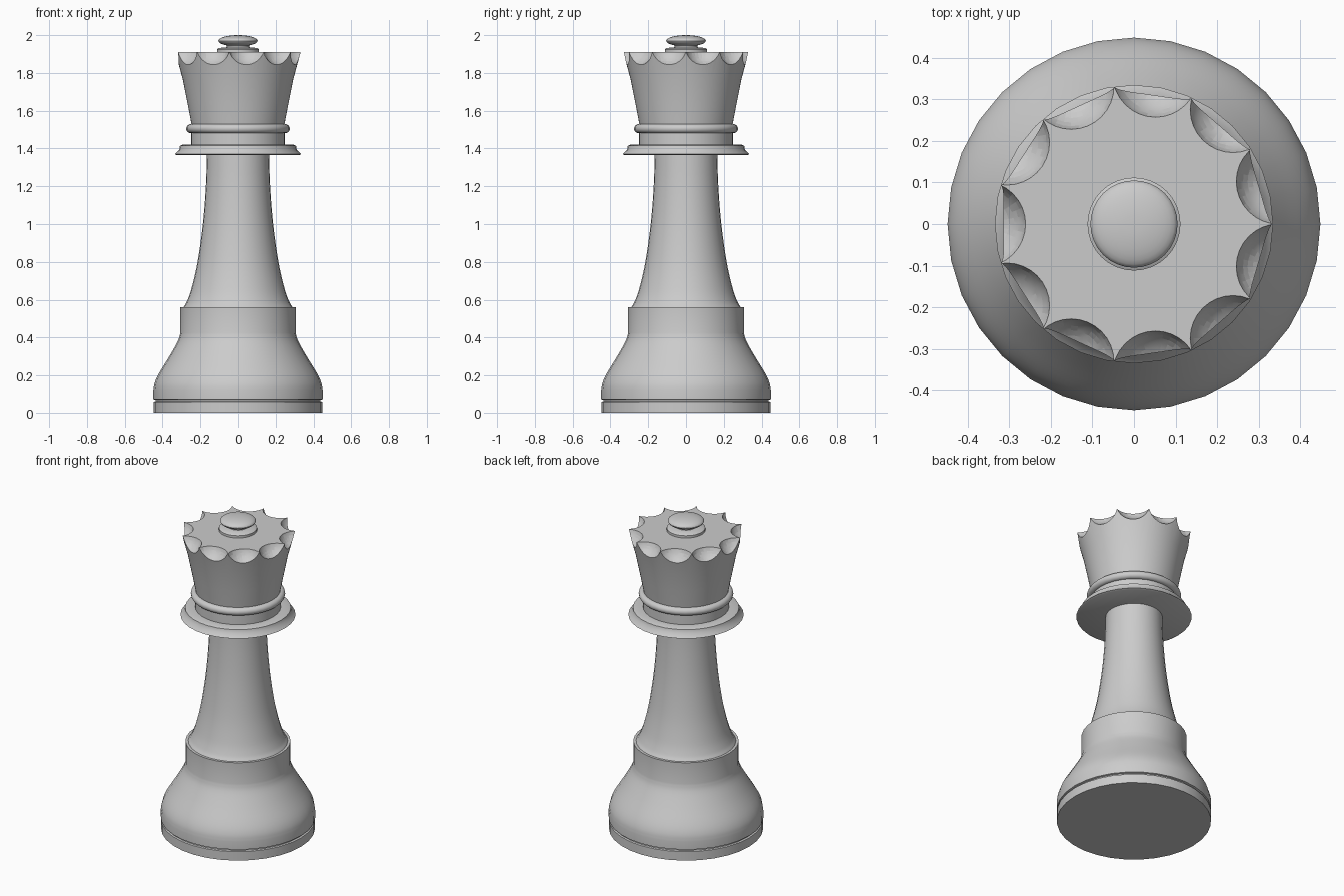
import bpy, bmesh, math
from mathutils import Vector

if "Cube" in bpy.data.objects:
    bpy.data.objects.remove(bpy.data.objects["Cube"])


def smooth(obj, angle=35):
    bpy.ops.object.select_all(action='DESELECT')
    obj.select_set(True)
    bpy.context.view_layer.objects.active = obj
    bpy.ops.object.shade_smooth_by_angle(angle=math.radians(angle))


def curve(pts, steps=4):
    """Smooth (radius, z) profile through the given points."""
    p = [Vector(q) for q in pts]
    p = [2 * p[0] - p[1]] + p + [2 * p[-1] - p[-2]]
    out = []
    for i in range(1, len(p) - 2):
        a, b, c, d = p[i - 1:i + 3]
        for k in range(steps):
            t = k / steps
            out.append(0.5 * (2 * b + (c - a) * t + (2 * a - 5 * b + 4 * c - d) * t * t
                              + (3 * b - a - 3 * c + d) * t ** 3))
    return [tuple(v) for v in out] + [pts[-1]]


def lathe(name, profile, sides=32):
    """Closed solid of revolution, profile listed from bottom to top."""
    bm = bmesh.new()
    rings = [[bm.verts.new((r * math.cos(2 * math.pi * i / sides),
                            r * math.sin(2 * math.pi * i / sides), z))
              for i in range(sides)] for r, z in profile]
    for lo, hi in zip(rings, rings[1:]):
        for i in range(sides):
            j = (i + 1) % sides
            bm.faces.new((lo[i], lo[j], hi[j], hi[i]))
    bm.faces.new(rings[0][::-1])
    bm.faces.new(rings[-1])
    mesh = bpy.data.meshes.new(name)
    bm.to_mesh(mesh)
    bm.free()
    obj = bpy.data.objects.new(name, mesh)
    bpy.context.collection.objects.link(obj)
    smooth(obj)
    return obj


def rounded(r, z, dr, dz, n=10):
    """Half-ellipse bulge profile around (r, z)."""
    return [(r + dr * math.cos(a), z + dz * math.sin(a))
            for a in (math.pi * (k / n - 0.5) for k in range(n + 1))]


# foot with groove, flared bell and upright band
bell = curve([(0.449, 0.12), (0.442, 0.16), (0.42, 0.21), (0.365, 0.30),
              (0.32, 0.38), (0.306, 0.425)])
lathe("base", [(0.448, 0), (0.448, 0.057), (0.438, 0.06), (0.438, 0.068), (0.449, 0.071)]
      + bell + [(0.306, 0.56), (0.27, 0.56)])

# tapering stem
lathe("stem", curve([(0.29, 0.56), (0.272, 0.59), (0.247, 0.66), (0.215, 0.80),
                     (0.187, 1.0), (0.171, 1.2), (0.165, 1.38)], 5))

# collar stack
lathe("collar", [(0.325, 1.365), (0.335, 1.37), (0.312, 1.393), (0.308, 1.415),
                 (0.295, 1.42), (0.25, 1.42), (0.25, 1.50)])
lathe("collar_ring", rounded(0.25, 1.505, 0.025, 0.024))

# crown with scalloped rim
points = 11
crown = lathe("crown", [(0.24, 1.49), (0.247, 1.53), (0.268, 1.64),
                        (0.293, 1.765), (0.332, 1.91)], points * 8)
bm = bmesh.new()
for i in range(points):
    a = 2 * math.pi * (i + 0.5) / points
    new = bmesh.ops.create_uvsphere(bm, u_segments=32, v_segments=20, radius=0.107)
    bmesh.ops.translate(bm, verts=new["verts"],
                        vec=(0.364 * math.cos(a), 0.364 * math.sin(a), 1.938))
mesh = bpy.data.meshes.new("scallop_cutter")
bm.to_mesh(mesh)
bm.free()
mesh.shade_smooth()
cutter = bpy.data.objects.new("scallop_cutter", mesh)
bpy.context.collection.objects.link(cutter)
mod = crown.modifiers.new("scallops", 'BOOLEAN')
mod.operation = 'DIFFERENCE'
mod.solver = 'EXACT'
mod.use_self = True
mod.object = cutter
bpy.context.view_layer.objects.active = crown
bpy.ops.object.modifier_apply(modifier=mod.name)
bpy.data.objects.remove(cutter)
smooth(crown, 30)

# finial: low disc, neck and flattened button
lathe("finial_disc", [(0.112, 1.905), (0.112, 1.925), (0.10, 1.932), (0.06, 1.936), (0.06, 1.95)])
lathe("finial_button", rounded(0, 1.97, 0.105, 0.03, 16)[1:-1])
